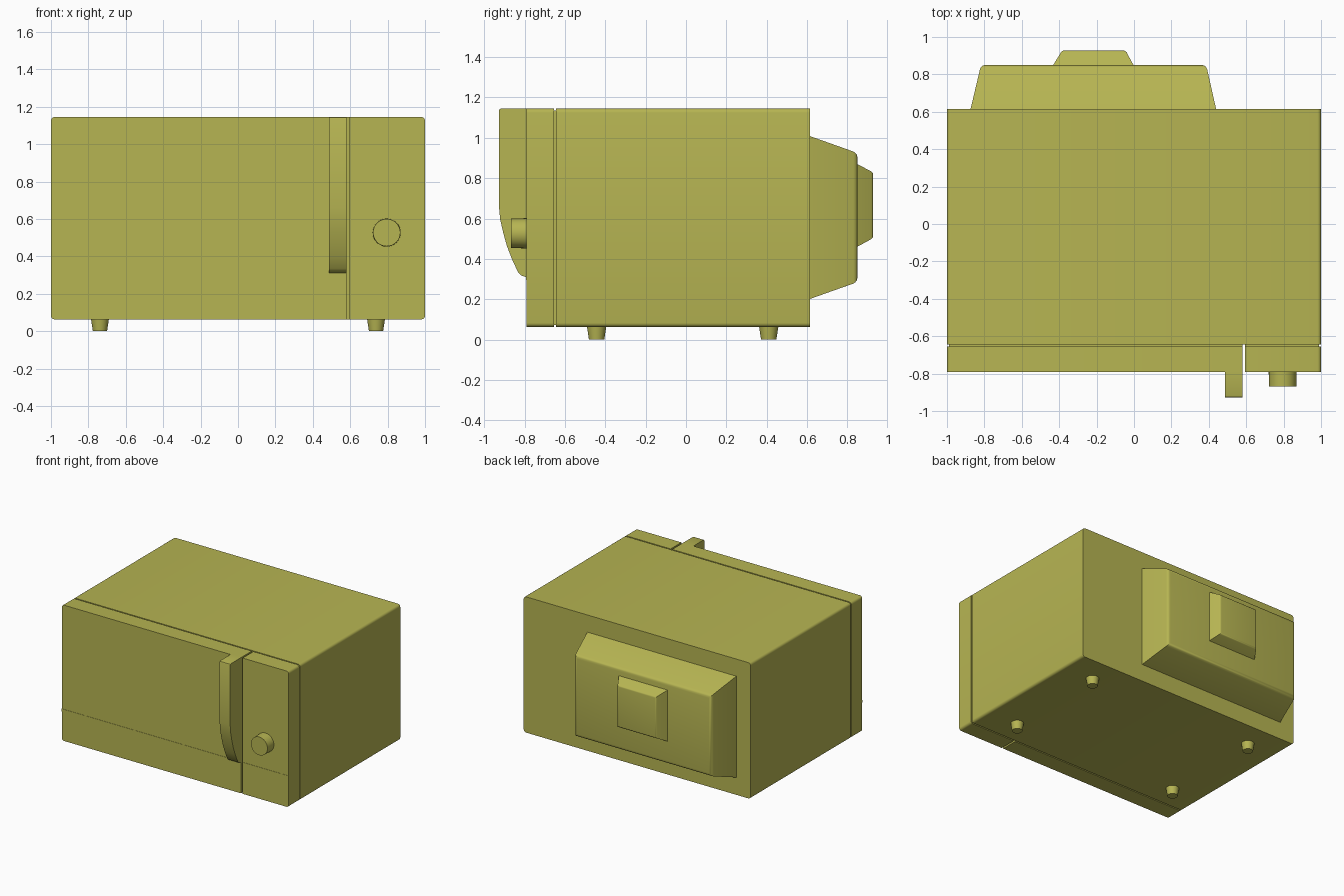
import bpy, bmesh, math
from mathutils import Matrix

if "Cube" in bpy.data.objects:
    bpy.data.objects.remove(bpy.data.objects["Cube"])

mat = bpy.data.materials.new("olive_paint")
mat.diffuse_color = (0.47, 0.46, 0.085, 1)
mat.use_nodes = True
mat.node_tree.nodes["Principled BSDF"].inputs["Base Color"].default_value = mat.diffuse_color


def finish(bm, name):
    bmesh.ops.recalc_face_normals(bm, faces=bm.faces)
    me = bpy.data.meshes.new(name)
    bm.to_mesh(me)
    bm.free()
    ob = bpy.data.objects.new(name, me)
    bpy.context.collection.objects.link(ob)
    me.materials.append(mat)
    bpy.ops.object.select_all(action='DESELECT')
    ob.select_set(True)
    bpy.context.view_layer.objects.active = ob
    bpy.ops.object.shade_smooth_by_angle(angle=math.radians(30))
    return ob


def slab(name, x, y, z, r=0.0, sides=(-1, 1)):
    """Box whose y-direction edges on the given x sides are rounded."""
    bm = bmesh.new()
    bmesh.ops.create_cube(bm, size=1)
    edges = []
    for e in bm.edges:
        a, b = e.verts
        if abs(a.co.y - b.co.y) > 0.5 and math.copysign(1, a.co.x) in sides:
            edges.append(e)
    for v in bm.verts:
        v.co = [p[0] + (c + 0.5) * (p[1] - p[0]) for c, p in zip(v.co, (x, y, z))]
    if r:
        bmesh.ops.bevel(bm, geom=edges, offset=r, segments=4, profile=0.5, affect='EDGES')
    return finish(bm, name)


def tapered(name, y0, y1, base, top, r):
    """Block tapering from the base rectangle to the top one along y, outer edges rounded."""
    bm = bmesh.new()
    rings = []
    for y, (xa, xb, za, zb) in ((y0, base), (y1, top)):
        rings.append([bm.verts.new(p) for p in
                      ((xa, y, za), (xb, y, za), (xb, y, zb), (xa, y, zb))])
    for i in range(4):
        j = (i + 1) % 4
        bm.faces.new((rings[0][i], rings[0][j], rings[1][j], rings[1][i]))
    for ring in rings:
        bm.faces.new(ring)
    edges = [e for e in bm.edges if any(v in rings[1] for v in e.verts)
             and all(v in rings[1] for v in e.verts)]
    bmesh.ops.bevel(bm, geom=edges, offset=r, segments=3, profile=0.5, affect='EDGES')
    return finish(bm, name)


def cone(name, r1, r2, depth, matrix):
    bm = bmesh.new()
    bmesh.ops.create_cone(bm, cap_ends=True, segments=32, radius1=r1, radius2=r2,
                          depth=depth, matrix=matrix)
    return finish(bm, name)


# Main housing
slab("housing", (-1, 1), (-0.645, 0.615), (0.063, 1.145), 0.02)

# Door and control panel, each on a slightly inset neck
for name, xa, xb, side in (("door", -1, 0.58, -1), ("control_panel", 0.594, 1, 1)):
    slab(name, (xa, xb), (-0.79, -0.655), (0.063, 1.145), 0.02, (side,))
    na, nb = (xa + 0.01, xb) if side < 0 else (xa, xb - 0.01)
    slab(name + "_neck", (na, nb), (-0.657, -0.643), (0.073, 1.135))
    slab(name + "_trim_strip", (xa, xb), (-0.792, -0.78), (0.295, 0.315))

# Door handle with a curved lower end
profile = [(-0.785, 1.145), (-0.917, 1.145), (-0.924, 1.142), (-0.927, 1.135),
           (-0.927, 0.66), (-0.921, 0.595), (-0.906, 0.53), (-0.888, 0.465),
           (-0.863, 0.40), (-0.833, 0.335), (-0.815, 0.317), (-0.785, 0.308)]
bm = bmesh.new()
face = bm.faces.new([bm.verts.new((0.487, y, z)) for y, z in profile])
ext = bmesh.ops.extrude_face_region(bm, geom=[face])
bmesh.ops.translate(bm, vec=(0.093, 0, 0),
                    verts=[g for g in ext["geom"] if isinstance(g, bmesh.types.BMVert)])
finish(bm, "door_handle")

# Control knob
cone("control_knob", 0.075, 0.073, 0.083,
     Matrix.Translation((0.795, -0.8265, 0.527)) @ Matrix.Rotation(math.pi / 2, 4, 'X'))

# Rear bulge and the smaller cap on it
tapered("rear_bulge", 0.61, 0.85, (-0.875, 0.44, 0.20, 1.01),
        (-0.818, 0.386, 0.285, 0.925), 0.022)
tapered("rear_cap", 0.845, 0.927, (-0.435, 0.0, 0.458, 0.872),
        (-0.385, -0.045, 0.503, 0.829), 0.01)

# Feet
for x in (-0.738, 0.738):
    for y in (-0.443, 0.41):
        cone("foot", 0.038, 0.048, 0.066, Matrix.Translation((x, y, 0.033)))
